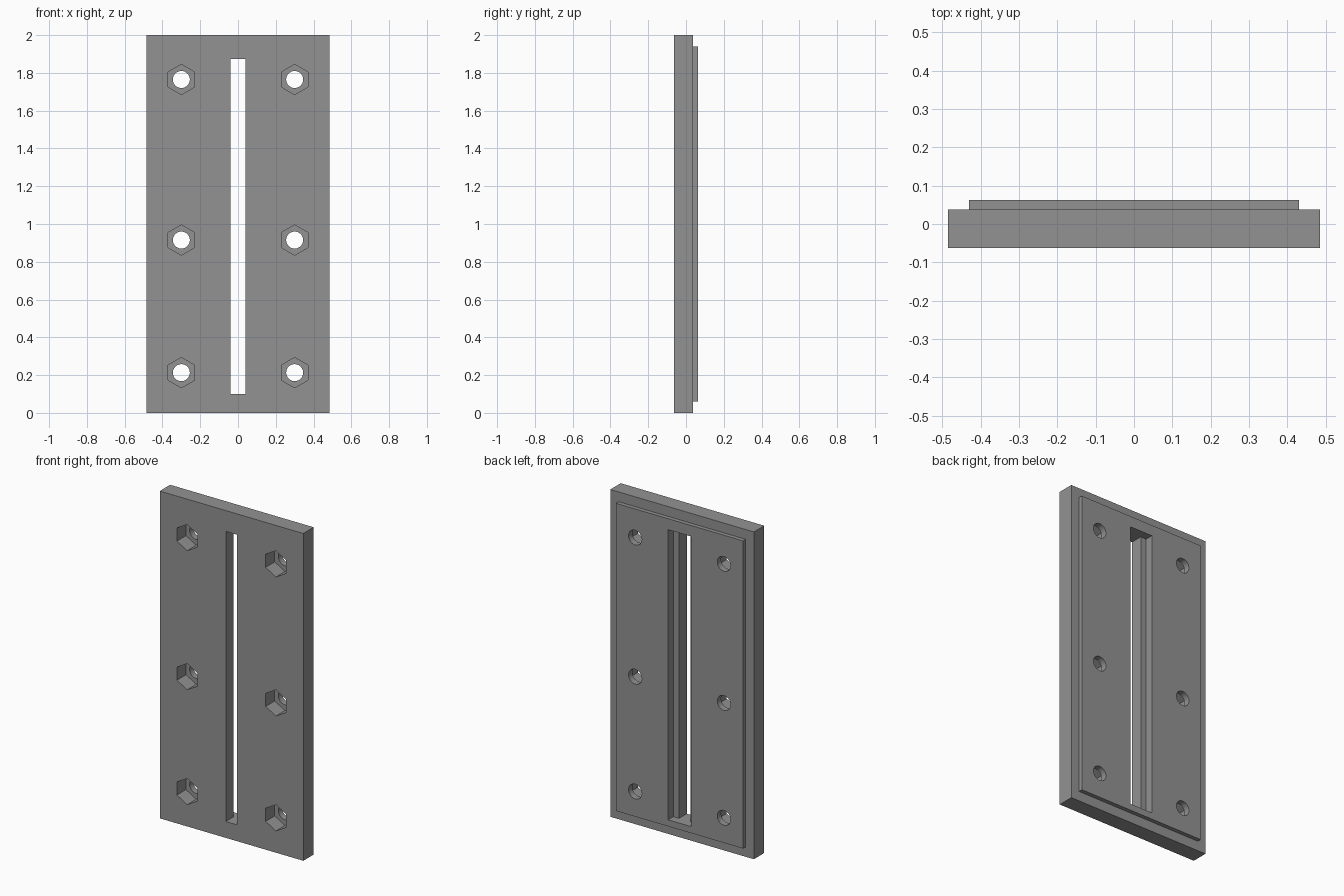
import bpy, bmesh, math

if "Cube" in bpy.data.objects:
    bpy.data.objects.remove(bpy.data.objects["Cube"])

FRONT, SHOULDER, BACK = -0.0625, 0.0375, 0.0625
STEP = 0.0125          # depth where the slot widens
NUT_FLOOR = 0.025      # bottom of the hexagonal nut pockets

grey = bpy.data.materials.new("mid grey")
grey.diffuse_color = (0.29, 0.29, 0.29, 1)
grey.use_nodes = True
grey.node_tree.nodes["Principled BSDF"].inputs["Base Color"].default_value = grey.diffuse_color


def prism(name, outline, y0, y1):
    """Extrude an (x, z) outline along y."""
    bm = bmesh.new()
    face = bm.faces.new([bm.verts.new((x, y0, z)) for x, z in outline])
    ext = bmesh.ops.extrude_face_region(bm, geom=[face])["geom"]
    bmesh.ops.translate(bm, vec=(0, y1 - y0, 0),
                        verts=[v for v in ext if isinstance(v, bmesh.types.BMVert)])
    bmesh.ops.recalc_face_normals(bm, faces=bm.faces)
    mesh = bpy.data.meshes.new(name)
    bm.to_mesh(mesh)
    bm.free()
    mesh.materials.append(grey)
    obj = bpy.data.objects.new(name, mesh)
    bpy.context.collection.objects.link(obj)
    return obj


def rect(half, z0, z1):
    return [(-half, z0), (half, z0), (half, z1), (-half, z1)]


def ring(cx, cz, r, n):
    # first corner points straight up
    return [(cx + r * math.sin(2 * math.pi * i / n),
             cz + r * math.cos(2 * math.pi * i / n)) for i in range(n)]


def combine(target, tool, operation):
    """Apply a boolean and discard the tool."""
    tool.hide_render = True
    mod = target.modifiers.new("cut", "BOOLEAN")
    mod.operation, mod.solver, mod.object = operation, "EXACT", tool
    bpy.context.view_layer.objects.active = target
    bpy.ops.object.modifier_apply(modifier=mod.name)
    bpy.data.objects.remove(tool)


# Base plate with a raised rear panel
plate = prism("mounting_plate", rect(0.485, 0, 2), FRONT, SHOULDER)
combine(plate, prism("rear_panel", rect(0.43, 0.06, 1.94), 0, BACK), "UNION")

# Stepped slot: narrow at the front, wide at the back
combine(plate, prism("narrow_slot", rect(0.0385, 0.10, 1.873), -0.2, 0.2), "DIFFERENCE")
combine(plate, prism("wide_slot", rect(0.077, 0.10, 1.873), STEP, 0.2), "DIFFERENCE")

# Six bolt holes with hexagonal nut pockets on the front
for x in (-0.30, 0.30):
    for z in (0.213, 0.915, 1.765):
        combine(plate, prism("bolt_hole", ring(x, z, 0.045, 32), -0.2, 0.2), "DIFFERENCE")
        combine(plate, prism("nut_pocket", ring(x, z, 0.08, 6), -0.2, NUT_FLOOR), "DIFFERENCE")

# Smooth hole walls, crisp edges
bpy.ops.object.select_all(action="DESELECT")
plate.select_set(True)
bpy.context.view_layer.objects.active = plate
bpy.ops.object.shade_smooth_by_angle(angle=math.radians(30))
